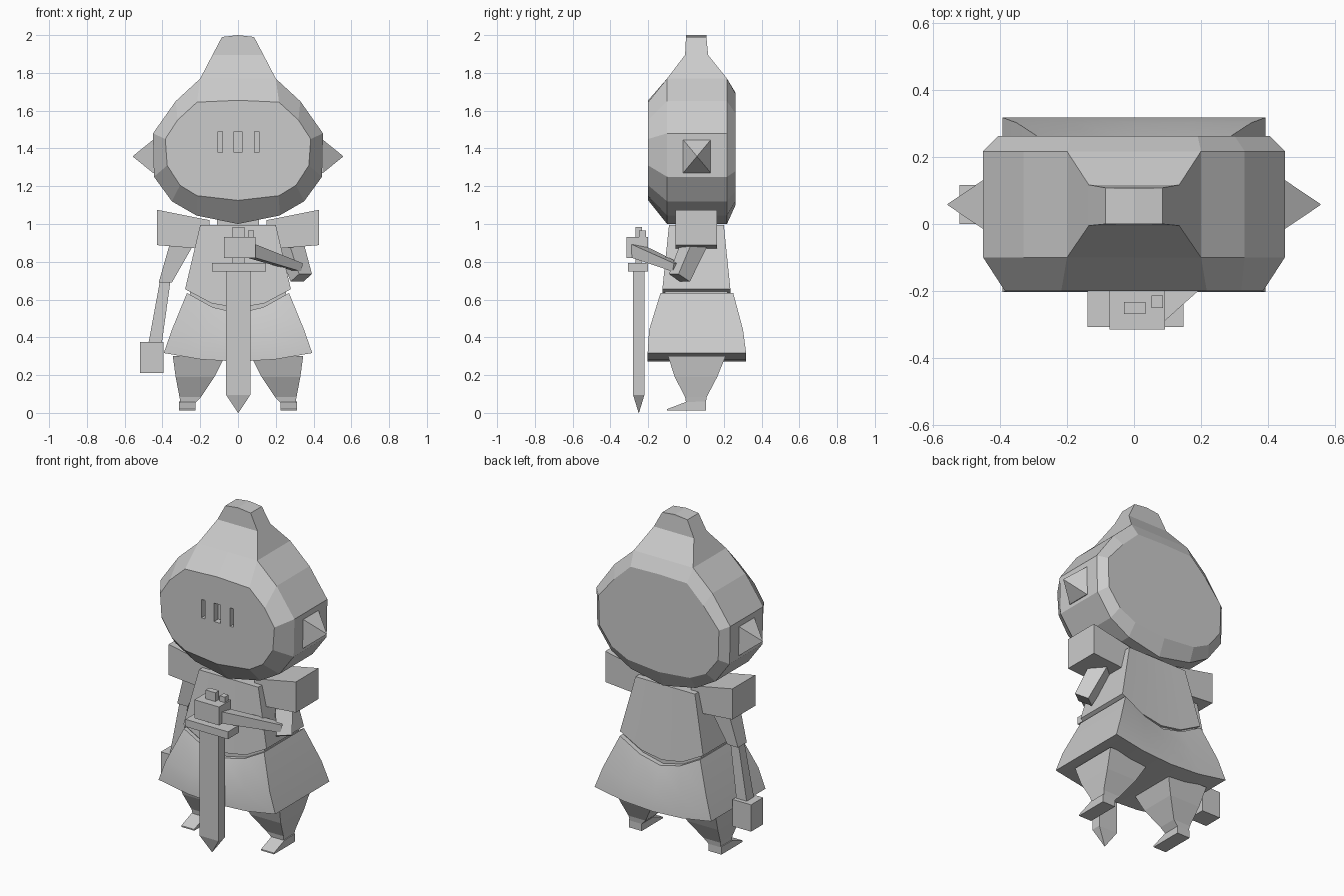
import bpy, bmesh
from mathutils import Vector

if "Cube" in bpy.data.objects:
    bpy.data.objects.remove(bpy.data.objects["Cube"])

grey = bpy.data.materials.new("plain grey")
grey.use_nodes = True
GREY = (0.6, 0.6, 0.6, 1)
grey.diffuse_color = GREY
grey.node_tree.nodes["Principled BSDF"].inputs["Base Color"].default_value = GREY


def loft(name, rings, strip=False, smooth=False):
    """Join rings of equal length; close the ends with one face or a strip."""
    bm = bmesh.new()
    loops = [[bm.verts.new(p) for p in ring] for ring in rings]
    n = len(loops[0])
    for a, b in zip(loops, loops[1:]):
        for i in range(n):
            j = (i + 1) % n
            bm.faces.new((a[i], a[j], b[j], b[i]))
    for end in (loops[0], loops[-1]):
        if strip:
            for i in range(n // 2 - 1):
                bm.faces.new((end[i], end[i + 1], end[n - 2 - i], end[n - 1 - i]))
        else:
            bm.faces.new(end)
    bmesh.ops.recalc_face_normals(bm, faces=bm.faces)
    mesh = bpy.data.meshes.new(name)
    bm.to_mesh(mesh)
    bm.free()
    mesh.materials.append(grey)
    ob = bpy.data.objects.new(name, mesh)
    bpy.context.collection.objects.link(ob)
    if smooth:
        bpy.ops.object.select_all(action='DESELECT')
        bpy.context.view_layer.objects.active = ob
        ob.select_set(True)
        bpy.ops.object.shade_smooth_by_angle(angle=0.5)
    return ob


def rect(x0, x1, y0, y1, z):
    return [(x0, y0, z), (x1, y0, z), (x1, y1, z), (x0, y1, z)]


def box(name, x0, x1, y0, y1, z0, z1):
    return loft(name, [rect(x0, x1, y0, y1, z) for z in (z0, z1)])


def beam(name, a, b, wa, wb):
    """Square bar from a to b, with a width at each end."""
    a, b = Vector(a), Vector(b)
    q = (b - a).to_track_quat('Z', 'Y')
    corners = [Vector(c) for c in rect(-0.5, 0.5, -0.5, 0.5, 0)]
    return loft(name, [[p + q @ (c * w) for c in corners] for p, w in ((a, wa), (b, wb))])


def outline(half, y):
    """Mirror a half outline (from top centre to bottom centre) at depth y."""
    return [(x, y, z) for x, z in half] + [(-x, y, z) for x, z in half[-2:0:-1]]


def sagging(w, y0, y1, side, mid, low):
    """Five-point front and back edges that dip towards the middle."""
    pts = [(-w, side), (-w / 2, mid), (0, low), (w / 2, mid), (w, side)]
    return [(x, y0, z) for x, z in pts] + [(x, y1, z) for x, z in reversed(pts)]


# Hooded head, with chamfered front and back
full = [(0, 1.77), (.2, 1.77), (.33, 1.65), (.45, 1.48),
        (.445, 1.25), (.35, 1.12), (.22, 1.045), (0, 1)]
front = [(0, 1.655), (.217, 1.645), (.32, 1.55), (.385, 1.45),
         (.375, 1.31), (.307, 1.205), (.217, 1.15), (0, 1.125)]
back = [(0, 1.695), (.19, 1.69), (.3, 1.585), (.405, 1.46),
        (.4, 1.28), (.32, 1.175), (.21, 1.12), (0, 1.1)]
head = loft("head", [outline(front, -.2), outline(full, -.1),
                     outline(full, .217), outline(back, .262)])

# Narrow slots sunk into the face
for x, w in ((-.095, .012), (0, .021), (.099, .012)):
    cutter = box("slot_cutter", x - w, x + w, -.25, -.16, 1.378, 1.49)
    cutter.hide_render = True
    mod = head.modifiers.new("slot", 'BOOLEAN')
    mod.object = cutter
    mod.operation = 'DIFFERENCE'
    mod.solver = 'EXACT'
    bpy.context.view_layer.objects.active = head
    bpy.ops.object.modifier_apply(modifier=mod.name)
    bpy.data.objects.remove(cutter)

# Hood peak
loft("hood_peak", [rect(-.2, .2, -.1, .217, 1.77), rect(-.135, .135, -.005, .117, 1.895),
                   [(x, y, z) for x, y, z in ((-.085, 0, 1.99), (.085, 0, 1.99),
                                              (.085, .108, 1.99), (-.085, .108, 1.99))]])
loft("peak_cap", [[(-.085, y, 1.99), (0, y, 2), (.085, y, 1.99)] for y in (0, .108)])

# Torso, waist and skirt
box("neck", -.11, .11, 0, .11, .97, 1.03)
loft("torso", [sagging(.2, -.09, .2, .995, .995, .995),
               sagging(.28, -.125, .235, .655, .58, .555)], strip=True, smooth=True)
loft("waist", [sagging(.255, -.11, .22, .68, .6, .575),
               sagging(.255, -.11, .22, .6, .53, .5)], strip=True)
loft("skirt", [sagging(.27, -.135, .25, .635, .56, .528),
               sagging(.35, -.195, .302, .44, .405, .39),
               sagging(.393, -.203, .318, .317, .283, .272)], strip=True, smooth=True)

for s, side in ((1, "left"), (-1, "right")):
    # Ear spike
    def ear_ring(x, r):
        return [(s * x, .058 + a * r, 1.358 + b * r * 1.2)
                for a, b in ((-1, -1), (1, -1), (1, 1), (-1, 1))]
    loft(side + "_ear", [ear_ring(.43, .073), ear_ring(.45, .073), ear_ring(.557, .001)])

    # Shoulder pad, wider on the outside
    loft(side + "_shoulder", [[(s * x, y, z) for y, z in
                              ((-.055, z0), (.165, z0), (.165, z1), (-.055, z1))]
                              for x, z0, z1 in ((.15, .865, 1.02), (.428, .888, 1.075))])

    # Tapered leg and pointed foot
    loft(side + "_leg", [rect(s * x0, s * x1, y0, y1, z) for x0, x1, y0, y1, z in (
        (.07, .345, -.095, .21, .3), (.125, .33, -.06, .165, .19),
        (.195, .31, -.005, .11, .085), (.225, .305, 0, .105, .055))])
    loft(side + "_foot", [[(s * x, y, z) for y, z in
                          ((-.1, .012), (.105, .012), (.105, .06), (0, .058), (-.1, .02))]
                          for x in (.225, .312)])

# Hanging right arm
loft("right_upper_arm", [rect(-.36, -.23, 0, .11, .9), rect(-.42, -.35, .015, .1, .69)])
beam("right_forearm", (-.385, .057, .7), (-.44, .057, .36), .055, .07)
box("right_hand", -.52, -.395, 0, .117, .212, .375)

# Raised left arm
beam("left_upper_arm", (.275, .045, .9), (.335, -.035, .715), .1, .085)
beam("left_forearm", (.06, -.27, .86), (.325, -.05, .77), .07, .045)
box("left_hand", -.073, .093, -.315, -.2, .82, .932)
box("left_thumb", .052, .086, -.25, -.213, .93, .965)

# Sword held point down
box("sword_grip", -.03, .035, -.268, -.232, .79, .985)
box("sword_guard", -.138, .148, -.308, -.2, .748, .793)
loft("sword_blade", [rect(-.063, .065, -.28, -.22, .75), rect(-.063, .065, -.28, -.22, .095),
                     rect(0, .002, -.251, -.249, 0)])
